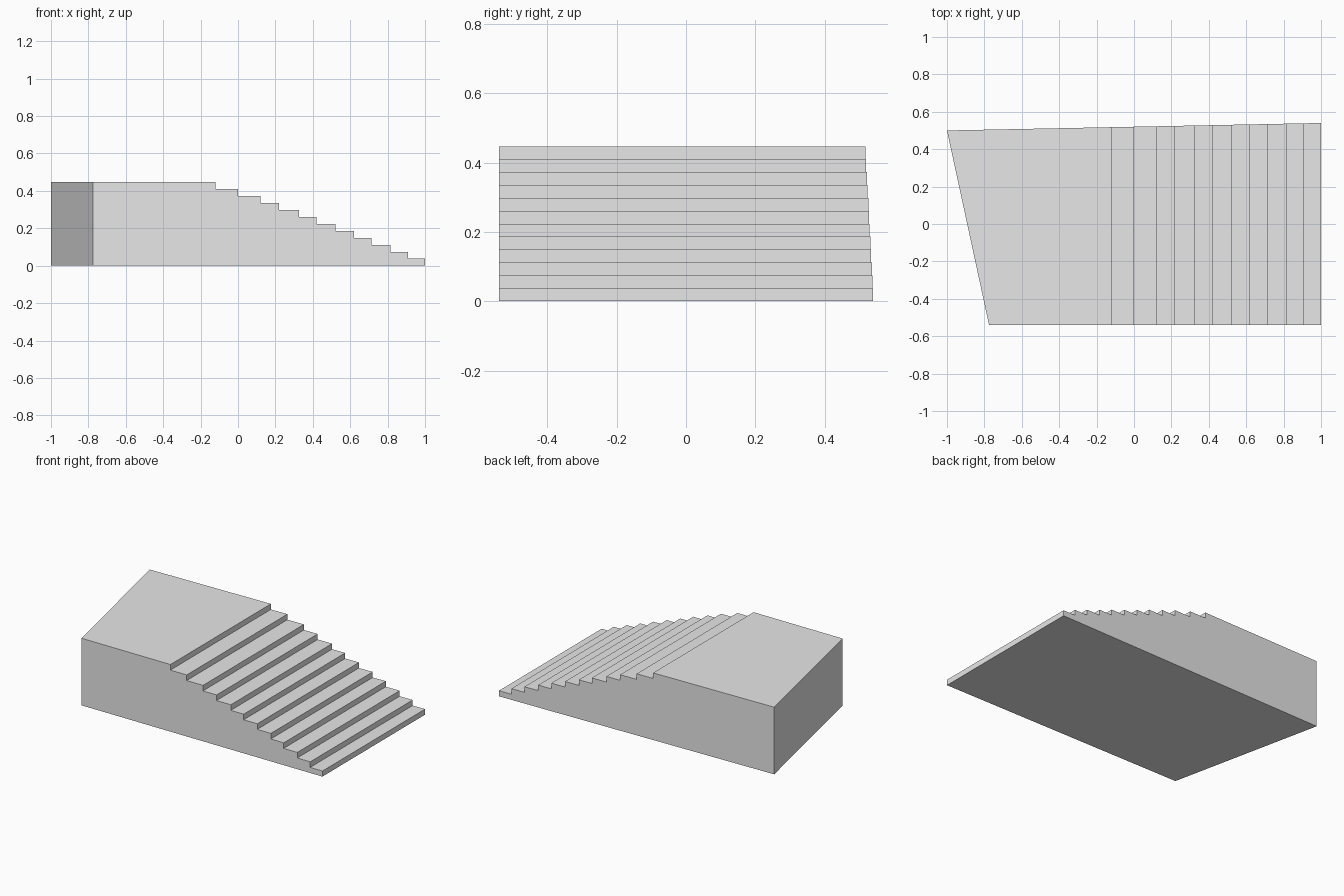
import bpy
import bmesh

cube = bpy.data.objects.get("Cube")
if cube:
    bpy.data.objects.remove(cube, do_unlink=True)

# Plain grey material
GREY = (0.8, 0.8, 0.8, 1)
mat = bpy.data.materials.new("plain grey")
mat.use_nodes = True
mat.diffuse_color = GREY
mat.node_tree.nodes["Principled BSDF"].inputs["Base Color"].default_value = GREY

# Plan outline: the left end is slanted and the back edge flares slightly
FRONT_Y = -0.54
FRONT_LEFT, BACK_LEFT = -0.775, -1.0
HEIGHT = 0.447


def back_y(x):
    return 0.52 + 0.02 * x


# Outer edge of the platform and of each step, from top to bottom
edges = [-0.12, 0, 0.12, 0.22, 0.325, 0.42, 0.52, 0.62, 0.715, 0.815, 0.91, 1.0]
rise = HEIGHT / len(edges)

# Stair profile in the front plane
profile = [(FRONT_LEFT, 0), (FRONT_LEFT, HEIGHT)]
for i, x in enumerate(edges):
    top = HEIGHT - i * rise
    bottom = top - rise if i < len(edges) - 1 else 0
    profile += [(x, top), (x, bottom)]

# Extrude the profile to the back and fit it to the plan outline
bm = bmesh.new()
front = bm.faces.new([bm.verts.new((x, FRONT_Y, z)) for x, z in profile])
result = bmesh.ops.extrude_face_region(bm, geom=[front], use_keep_orig=True)
for item in result["geom"]:
    if isinstance(item, bmesh.types.BMVert):
        if item.co.x == min(v.co.x for v in front.verts):
            item.co.x = BACK_LEFT
        item.co.y = back_y(item.co.x)
bmesh.ops.recalc_face_normals(bm, faces=bm.faces)

mesh = bpy.data.meshes.new("stepped_platform")
bm.to_mesh(mesh)
bm.free()
mesh.materials.append(mat)
platform = bpy.data.objects.new("stepped_platform", mesh)
bpy.context.collection.objects.link(platform)
